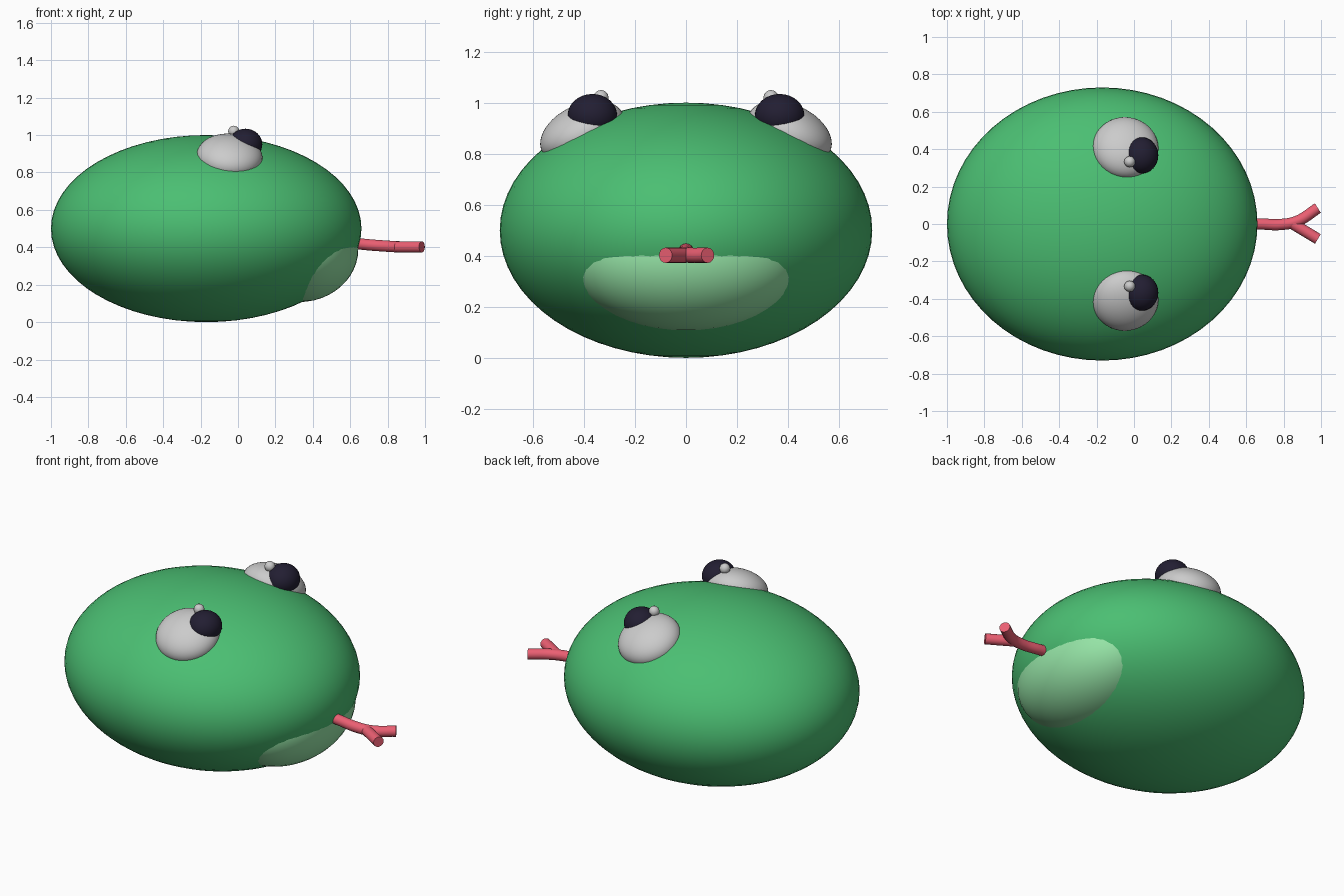
import bpy
from mathutils import Vector

if "Cube" in bpy.data.objects:
    bpy.data.objects.remove(bpy.data.objects["Cube"])


def material(name, rgb):
    m = bpy.data.materials.new(name)
    m.diffuse_color = (*rgb, 1)
    m.use_nodes = True
    m.node_tree.nodes["Principled BSDF"].inputs["Base Color"].default_value = m.diffuse_color
    return m


GREEN = material("green", (0.07, 0.52, 0.17))
PALE = material("pale_green", (0.30, 0.77, 0.38))
DARK = material("dark", (0.016, 0.013, 0.032))
PINK = material("pink", (0.83, 0.115, 0.17))


def ellipsoid(name, centre, radii, mat=None, axis=(0, 0, 1), segs=48):
    """Smooth ellipsoid whose local z points along axis."""
    bpy.ops.mesh.primitive_uv_sphere_add(segments=segs, ring_count=segs // 2, location=centre)
    ob = bpy.context.object
    ob.name = name
    ob.scale = radii
    ob.rotation_euler = Vector((0, 0, 1)).rotation_difference(Vector(axis)).to_euler()
    bpy.ops.object.shade_smooth()
    if mat:
        ob.data.materials.append(mat)
    return ob


def tube(name, points, radius, mat):
    """Round tube with flat ends along a smooth path."""
    cu = bpy.data.curves.new(name, "CURVE")
    cu.dimensions = "3D"
    cu.bevel_depth = radius
    cu.bevel_resolution = 6
    cu.use_fill_caps = True
    cu.resolution_u = 8
    sp = cu.splines.new("BEZIER")
    sp.bezier_points.add(len(points) - 1)
    for bp, p in zip(sp.bezier_points, points):
        bp.co = p
        bp.handle_left_type = bp.handle_right_type = "AUTO"
    cu.materials.append(mat)
    ob = bpy.data.objects.new(name, cu)
    bpy.context.collection.objects.link(ob)
    # turn the curve into a mesh with crisp end caps
    bpy.ops.object.select_all(action="DESELECT")
    ob.select_set(True)
    bpy.context.view_layer.objects.active = ob
    bpy.ops.object.convert(target="MESH")
    bpy.ops.object.shade_smooth_by_angle()


# head and the pale jaw bulging out of it
ellipsoid("head", (-0.17, 0, 0.5), (0.83, 0.73, 0.5), GREEN, segs=64)
ellipsoid("jaw", (0.325, 0, 0.389), (0.318, 0.457, 0.282), PALE)

# eyes: flattened whites lying on the head, pupils and highlights
for side, s in (("left", 1), ("right", -1)):
    ellipsoid(f"eye_{side}", (-0.045, s * 0.407, 0.885), (0.176, 0.175, 0.107),
              axis=(0.08, s * 0.43, 0.9))
    ellipsoid(f"pupil_{side}", (0.04, s * 0.367, 0.95), (0.09, 0.097, 0.084), DARK, segs=32)
    ellipsoid(f"highlight_{side}", (-0.023, s * 0.333, 1.02), (0.03, 0.03, 0.03), segs=12)

# forked tongue: one curved strand and a second prong
tube("tongue", [(0.55, 0, 0.43), (0.68, 0, 0.415), (0.78, -0.003, 0.407),
                (0.87, 0.014, 0.402), (0.983, 0.085, 0.402)], 0.03, PINK)
tube("tongue_prong", [(0.85, 0, 0.402), (0.983, -0.08, 0.402)], 0.03, PINK)
